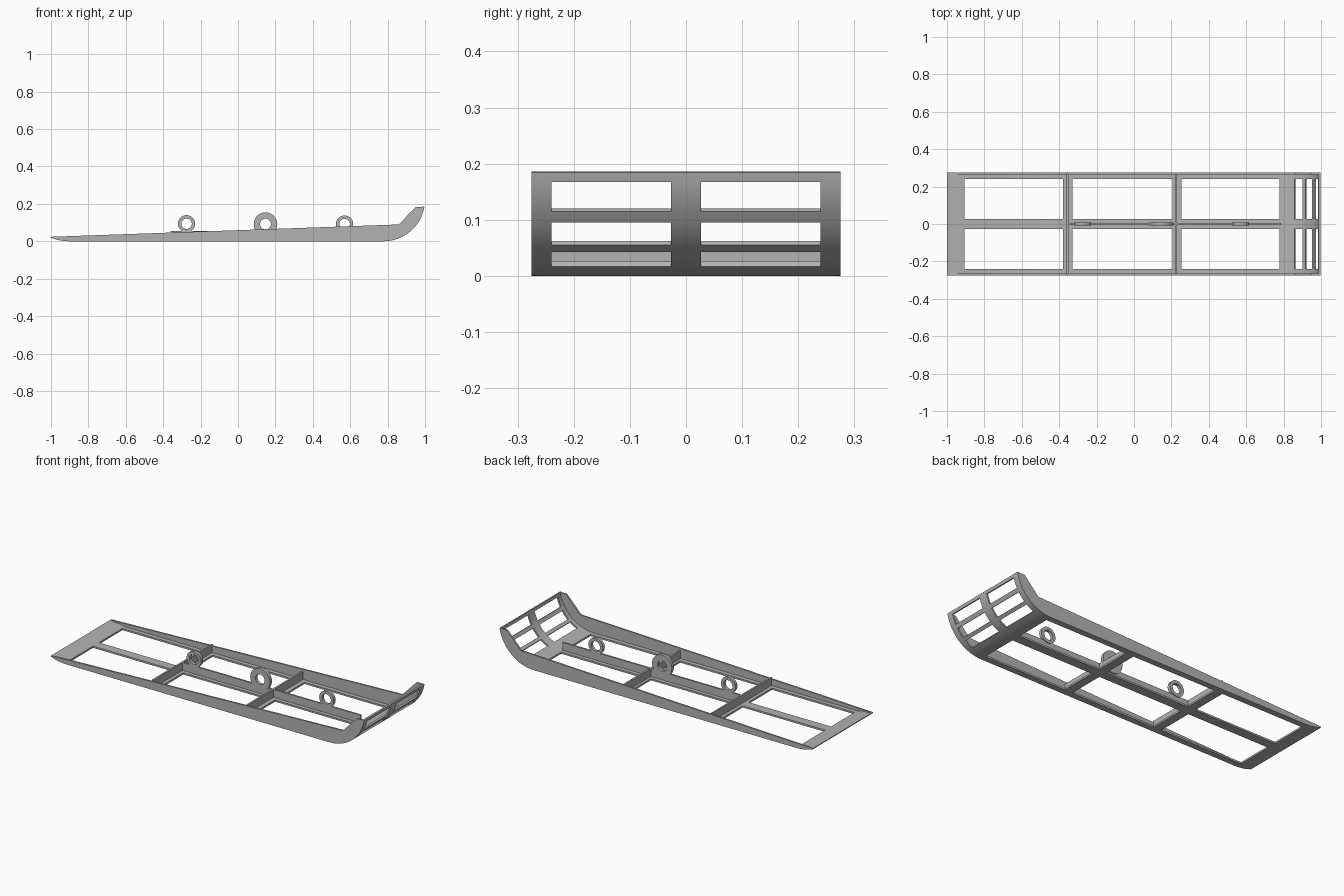
import bpy, bmesh, math

cube = bpy.data.objects.get("Cube")
if cube:
    bpy.data.objects.remove(cube, do_unlink=True)

grey = bpy.data.materials.new("mid grey")
grey.use_nodes = True
grey.diffuse_color = (0.45, 0.45, 0.45, 1)
grey.node_tree.nodes["Principled BSDF"].inputs["Base Color"].default_value = (0.45, 0.45, 0.45, 1)

HALF_W = 0.275
RADIUS, BEND_X = 0.223, 0.777
PLATE = 0.01


def finish(name, bm):
    bmesh.ops.recalc_face_normals(bm, faces=bm.faces)
    mesh = bpy.data.meshes.new(name)
    bm.to_mesh(mesh)
    bm.free()
    mesh.materials.append(grey)
    obj = bpy.data.objects.new(name, mesh)
    bpy.context.collection.objects.link(obj)
    bpy.ops.object.select_all(action="DESELECT")
    obj.select_set(True)
    bpy.context.view_layer.objects.active = obj
    bpy.ops.object.shade_smooth_by_angle(angle=math.radians(30))
    return obj


def box(name, x0, x1, y0, y1, z0, z1):
    bm = bmesh.new()
    bmesh.ops.create_cube(bm, size=1)
    for v in bm.verts:
        v.co.x = x0 if v.co.x < 0 else x1
        v.co.y = y0 if v.co.y < 0 else y1
        v.co.z = z0 if v.co.z < 0 else z1
    return finish(name, bm)


def bend(deg, r=RADIUS):
    a = math.radians(deg)
    return BEND_X + r * math.sin(a), RADIUS - r * math.cos(a)


# Floor plate: stations along its length, each (outer point, inner point, opening follows)
tail = [(-1, 0.019), (-0.97, 0.009), (-0.94, 0.003)]
stations = [((x, z), (x, max(z + 0.005, 0.018)), False) for x, z in tail]
for x, is_open in [(-0.905, True), (-0.38, False), (-0.33, True), (0.205, False),
                   (0.255, True), (0.777, False)]:
    stations.append(((x, 0), (x, PLATE), is_open))
windows = [(22.5, 36), (41, 55), (61, 75.5)]
angles = {8, 15, 80}
for lo, hi in windows:
    angles.update(lo + (hi - lo) * i / 3 for i in range(4))
for a in sorted(angles):
    is_open = any(lo <= a < hi - 0.01 for lo, hi in windows)
    stations.append((bend(a), bend(a, RADIUS - PLATE), is_open))

rows = [-HALF_W, -0.24, -0.027, 0.027, 0.24, HALF_W]
bm = bmesh.new()
outer = [[bm.verts.new((s[0][0], y, s[0][1])) for y in rows] for s in stations]
inner = [[bm.verts.new((s[1][0], y, s[1][1])) for y in rows] for s in stations]


def solid(i, j):
    if not (0 <= i < len(stations) - 1 and 0 <= j < len(rows) - 1):
        return False
    return not (stations[i][2] and j in (1, 3))


for i in range(len(stations) - 1):
    for j in range(len(rows) - 1):
        if not solid(i, j):
            continue
        corners = [(i, j), (i + 1, j), (i + 1, j + 1), (i, j + 1)]
        for grid in (outer, inner):
            bm.faces.new([grid[a][b] for a, b in corners])
        neighbours = [(i, j - 1), (i + 1, j), (i, j + 1), (i - 1, j)]
        for k, cell in enumerate(neighbours):
            if not solid(*cell):
                (a, b), (c, d) = corners[k], corners[(k + 1) % 4]
                bm.faces.new([outer[a][b], outer[c][d], inner[c][d], inner[a][b]])
for v in [v for v in bm.verts if not v.link_faces]:
    bm.verts.remove(v)
finish("floor_plate", bm)

# Side walls: tapered profile that sweeps up at the nose
profile = [(-1, 0.024), (-1, 0.019), (-0.97, 0.009), (-0.94, 0.003), (-0.905, 0)]
profile += [bend(80 * i / 16) for i in range(17)]
profile += [(0.95, 0.184), (0.86, 0.09)]
for name, side in (("left_wall", 1), ("right_wall", -1)):
    # the model faces -y, so +y is the back wall and -y the front wall
    label = "back_wall" if side > 0 else "front_wall"
    bm = bmesh.new()
    face = bm.faces.new([bm.verts.new((x, side * HALF_W, z)) for x, z in profile])
    new = bmesh.ops.extrude_face_region(bm, geom=[face])["geom"]
    for v in new:
        if isinstance(v, bmesh.types.BMVert):
            v.co.y -= side * 0.01
    finish(label, bm)

# Ribs standing on the floor
box("centre_rib", -0.355, 0.785, -0.005, 0.005, 0.004, 0.055)
for name, x in (("rear_cross_rib", -0.355), ("front_cross_rib", 0.225)):
    box(name, x - 0.005, x + 0.005, -0.27, 0.27, 0.004, 0.055)


# Lifting rings on the centre rib
def ring(name, x, z, r_out, r_in, half=0.009, n=40):
    bm = bmesh.new()
    section = [(r_out, -half), (r_out, half), (r_in, half), (r_in, -half)]
    loops = []
    for k in range(n):
        a = math.tau * k / n
        loops.append([bm.verts.new((x + r * math.cos(a), y, z + r * math.sin(a)))
                      for r, y in section])
    for k in range(n):
        p, q = loops[k], loops[(k + 1) % n]
        for m in range(4):
            bm.faces.new([p[m], q[m], q[(m + 1) % 4], p[(m + 1) % 4]])
    finish(name, bm)


ring("rear_ring", -0.275, 0.094, 0.046, 0.028)
ring("middle_ring", 0.147, 0.092, 0.063, 0.029)
ring("front_ring", 0.57, 0.092, 0.046, 0.028)
